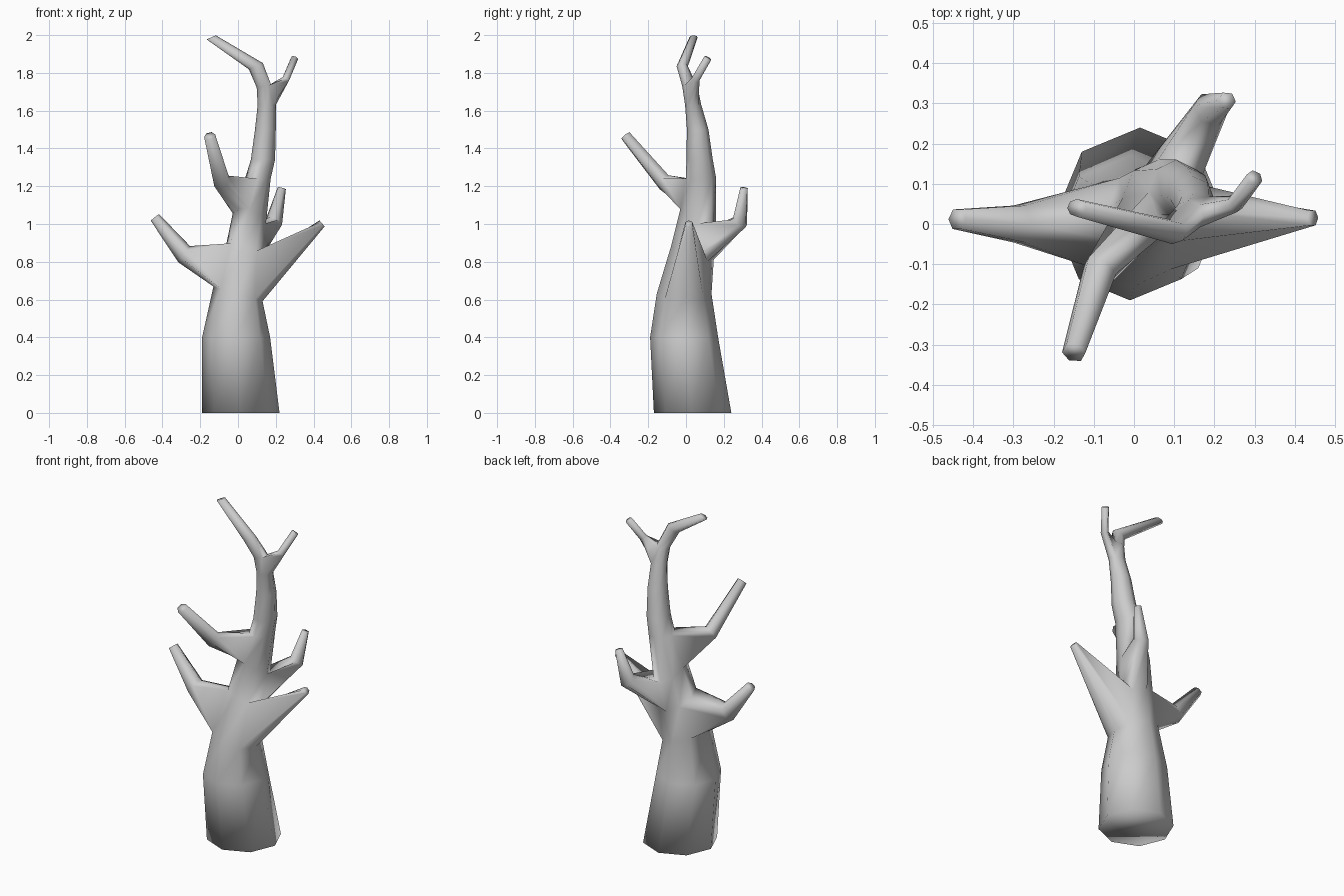
import bpy, bmesh, math
from mathutils import Vector

cube = bpy.data.objects.get("Cube")
if cube:
    bpy.data.objects.remove(cube)

SIDES = 8
UP = Vector((0, 0, 1))

# Trunk rings: centre x, y, z, radius x, radius y, tilt along x, tilt along y
TRUNK = [
    (0.015, 0.035, 0.0, 0.205, 0.205, 0, 0),
    (-0.01, -0.01, 0.4, 0.18, 0.18, 0, 0),
    (0.0, -0.01, 0.63, 0.13, 0.145, -0.3, 0),
    (0.03, 0.035, 0.85, 0.095, 0.112, -0.3, -0.35),
    (0.06, 0.065, 1.03, 0.088, 0.095, -0.3, -0.5),
    (0.105, 0.08, 1.24, 0.068, 0.08, 0, 0),
    (0.132, 0.072, 1.34, 0.064, 0.07, 0, 0),
    (0.145, 0.062, 1.5, 0.055, 0.057, 0, 0),
    (0.152, 0.038, 1.63, 0.048, 0.043, 0, 0),
    (0.137, 0.02, 1.73, 0.038, 0.04, 0.2, 0),
    (0.095, -0.02, 1.835, 0.037, 0.03, 0.45, 0),
    (-0.142, 0.04, 1.988, 0.024, 0.022, 0.45, 0),
]

# Branches: trunk band, first side, then (centre, radius) for each ring
BRANCHES = [
    (2, 3, [((-0.285, 0.0, 0.84), 0.053), ((-0.44, 0.012, 1.035), 0.028)]),
    (2, 7, [((0.445, 0.015, 1.003), 0.021)]),
    (4, 4, [((-0.085, -0.115, 1.22), 0.046), ((-0.15, -0.32, 1.467), 0.03)]),
    (3, 0, [((0.19, 0.285, 1.01), 0.046), ((0.232, 0.307, 1.19), 0.022)]),
    (8, 7, [((0.252, 0.05, 1.765), 0.022), ((0.3, 0.115, 1.878), 0.021)]),
]


def trunk_ring(bm, x, y, z, rx, ry, tilt_x, tilt_y):
    ring = []
    for i in range(SIDES):
        a = math.tau * i / SIDES
        dx, dy = rx * math.cos(a), ry * math.sin(a)
        ring.append(bm.verts.new((x + dx, y + dy, z + tilt_x * dx + tilt_y * dy)))
    return ring


def bridge(bm, lower, upper, skip=()):
    n = len(lower)
    for i in range(n):
        if i not in skip:
            j = (i + 1) % n
            bm.faces.new((lower[i], lower[j], upper[j], upper[i]))


def grow_branch(bm, loop, rings):
    """Continue an open six-sided patch of the trunk through hexagonal rings."""
    base = sum((v.co for v in loop), Vector()) / len(loop)
    path = [base] + [Vector(p) for p, r in rings]
    heading = path[-1] - base
    across = UP.cross(heading).normalized()
    for k, (p, radius) in enumerate(rings, 1):
        d = (path[k] - path[k - 1]).normalized()
        if k + 1 < len(path):
            d = (d + (path[k + 1] - path[k]).normalized()).normalized()
        up = d.cross(across).normalized()
        side = up.cross(d)
        ring = []
        for i in range(6):
            a = math.radians(210 + 60 * i)
            ring.append(bm.verts.new(
                path[k] + radius * (math.cos(a) * side + math.sin(a) * up)))
        bridge(bm, loop, ring)
        loop = ring
    bm.faces.new(loop)


# Trunk with gaps where the branches leave it
bm = bmesh.new()
rings = [trunk_ring(bm, *spec) for spec in TRUNK]
for k in range(len(rings) - 1):
    gaps = {(s + n) % SIDES for band, s, _ in BRANCHES if band == k for n in (0, 1)}
    bridge(bm, rings[k], rings[k + 1], gaps)
bm.faces.new(rings[0][::-1])
bm.faces.new(rings[-1])

# Branches
for band, s, spec in BRANCHES:
    ids = [(s + n) % SIDES for n in range(3)]
    loop = [rings[band][i] for i in ids] + [rings[band + 1][i] for i in reversed(ids)]
    grow_branch(bm, loop, spec)

bmesh.ops.recalc_face_normals(bm, faces=bm.faces[:])
for face in bm.faces:
    face.smooth = True
mesh = bpy.data.meshes.new("bare_tree")
bm.to_mesh(mesh)
bm.free()
tree = bpy.data.objects.new("bare_tree", mesh)
bpy.context.collection.objects.link(tree)

# Bark colour
GREY = (0.6, 0.6, 0.6, 1)
bark = bpy.data.materials.new("grey_bark")
bark.use_nodes = True
bark.diffuse_color = GREY
bark.node_tree.nodes["Principled BSDF"].inputs["Base Color"].default_value = GREY
mesh.materials.append(bark)
